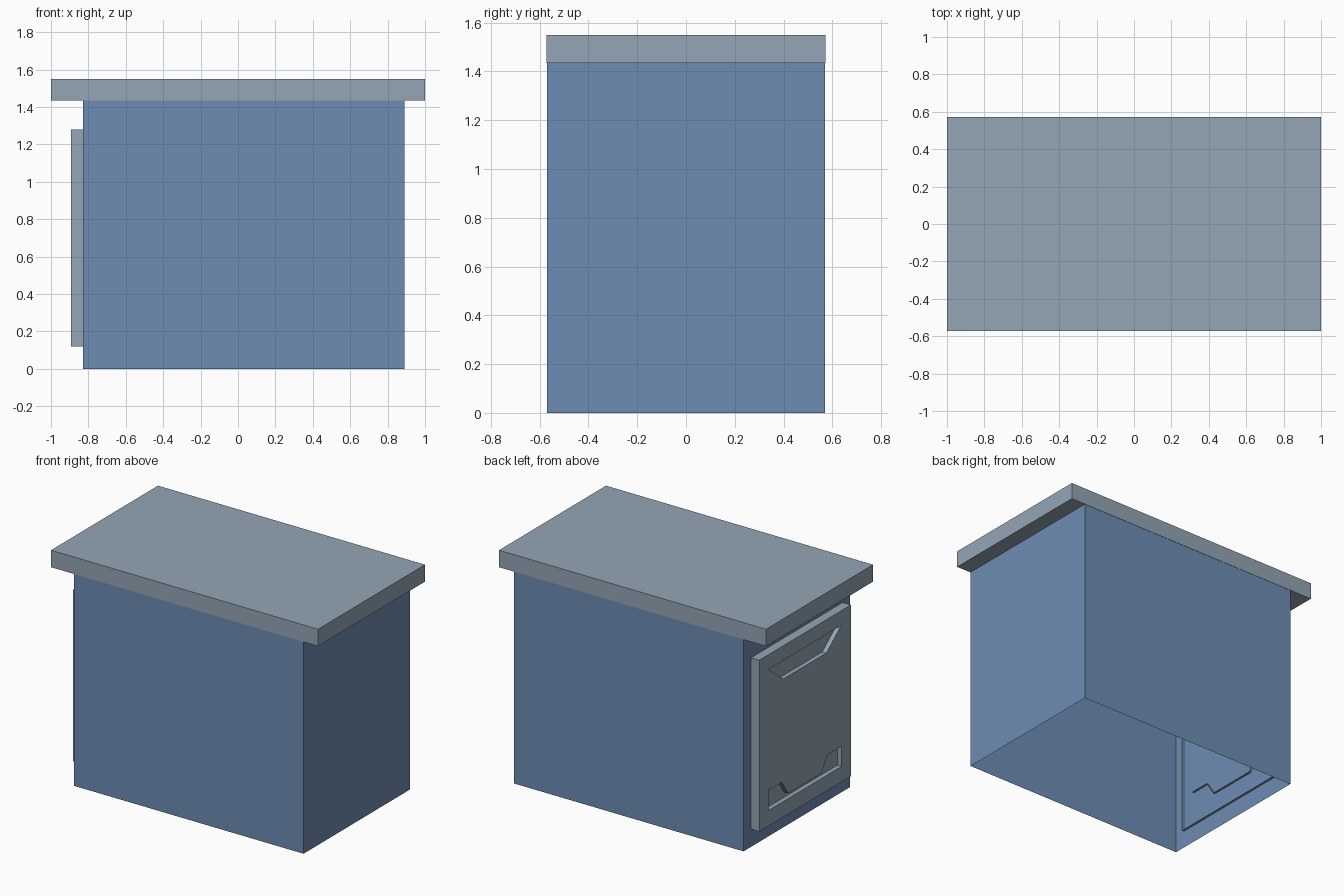
import bpy, bmesh

if "Cube" in bpy.data.objects:
    bpy.data.objects.remove(bpy.data.objects["Cube"])

def material(name, rgb):
    m = bpy.data.materials.new(name)
    m.diffuse_color = (*rgb, 1)
    m.use_nodes = True
    m.node_tree.nodes["Principled BSDF"].inputs["Base Color"].default_value = m.diffuse_color
    return m

BLUE = material("cabinet_blue", (0.155, 0.265, 0.45))
GREY = material("trim_grey", (0.295, 0.38, 0.46))

def finish(name, bm, mat):
    me = bpy.data.meshes.new(name)
    bm.to_mesh(me)
    bm.free()
    me.materials.append(mat)
    ob = bpy.data.objects.new(name, me)
    bpy.context.collection.objects.link(ob)
    return ob

def box(name, lo, hi, mat, sides_only=False):
    bm = bmesh.new()
    bmesh.ops.create_cube(bm, size=1)
    for v in bm.verts:
        v.co = [(a + b) / 2 + c * (b - a) for a, b, c in zip(lo, hi, v.co)]
    bm.normal_update()
    if sides_only:
        ends = [f for f in bm.faces if abs(f.normal.z) > 0.9]
        bmesh.ops.delete(bm, geom=ends, context='FACES')
    return finish(name, bm, mat)

def shell(name, loops, mat, drop_y_sides=False):
    """Open-backed relief facing -x: bridge (x, [(y, z)]) loops, cap the last."""
    bm = bmesh.new()
    rings = [[bm.verts.new((x, y, z)) for y, z in pts] for x, pts in loops]
    for a, b in zip(rings, rings[1:]):
        n = len(a)
        for i in range(n):
            j = (i + 1) % n
            bm.faces.new((a[i], a[j], b[j], b[i]))
    bm.faces.new(rings[-1])
    bm.normal_update()
    if drop_y_sides:
        hidden = [f for f in bm.faces if abs(f.normal.y) > 0.99]
        bmesh.ops.delete(bm, geom=hidden, context='FACES')
    return finish(name, bm, mat)

def rect(w, z0, z1):
    return [(w, z0), (-w, z0), (-w, z1), (w, z1)]

# Hollow body, open underneath, and the overhanging top
box("cabinet_body", (-0.83, -0.57, 0), (0.89, 0.57, 1.435), BLUE, True)
box("counter_top", (-1, -0.572, 1.435), (1, 0.572, 1.55), GREY)

# Door frame with a shallow recess on the left end
BACK, FRONT, FLOOR = -0.815, -0.892, -0.86
outer, inner = rect(0.49, 0.12, 1.28), rect(0.39, 0.225, 1.18)
shell("door_frame", [(BACK, outer), (FRONT, outer), (FRONT, inner), (FLOOR, inner)], GREY)

# Door panel: notched top and stepped bottom, symmetric in y
half = [(0.18, 0.26), (0.245, 0.36), (0.39, 0.36), (0.39, 1.18), (0.23, 1.053)]
outline = half[::-1] + [(-y, z) for y, z in half]
shell("door_panel", [(BACK, outline), (FRONT + 0.002, outline)], GREY, True)
